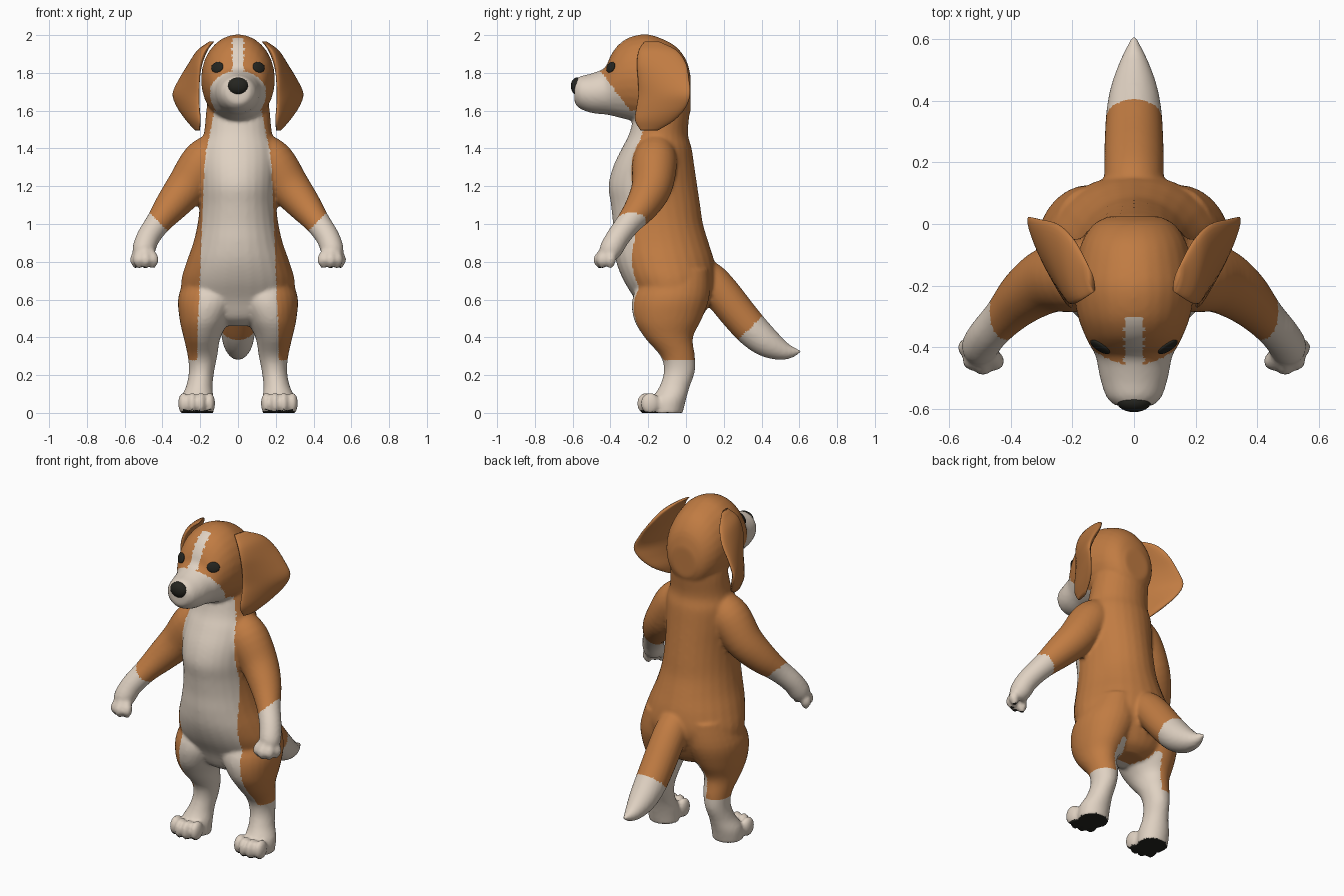
import bpy
import bmesh
from math import sin, cos, pi
from mathutils import Vector, Matrix
from mathutils.bvhtree import BVHTree

cube = bpy.data.objects.get("Cube")
if cube:
    bpy.data.objects.remove(cube, do_unlink=True)


def material(name, rgb):
    mat = bpy.data.materials.new(name)
    mat.use_nodes = True
    colour = (*rgb, 1)
    mat.diffuse_color = colour
    mat.node_tree.nodes["Principled BSDF"].inputs["Base Color"].default_value = colour
    return mat


TAN = material("tan fur", (0.53, 0.2, 0.055))
CREAM = material("cream fur", (0.74, 0.64, 0.54))
BLACK = material("black", (0.018, 0.018, 0.014))


def smooth_rows(rows, steps=4):
    """Catmull-Rom interpolation between the given rows."""
    out = []
    last = len(rows) - 1
    for i in range(last):
        quad = [rows[max(i - 1, 0)], rows[i], rows[i + 1], rows[min(i + 2, last)]]
        for k in range(steps):
            t = k / steps
            out.append([b + (c - a) * t / 2 + (a - 2.5 * b + 2 * c - d / 2) * t * t
                        + (3 * (b - c) + d - a) / 2 * t ** 3 for a, b, c, d in zip(*quad)])
    return out + [list(rows[-1])]


def loft(bm, frames, sides=28):
    """Join elliptical rings given as centre and two half axes."""
    rings = []
    for centre, u, v in frames:
        rings.append([bm.verts.new(centre + u * cos(a) + v * sin(a))
                      for a in (2 * pi * i / sides for i in range(sides))])
    for lower, upper in zip(rings, rings[1:]):
        for i in range(sides):
            j = (i + 1) % sides
            bm.faces.new((lower[i], lower[j], upper[j], upper[i]))
    bm.faces.new(rings[0])
    bm.faces.new(rings[-1])


def upright(bm, rows, side=1):
    """Rows: height, centre x, half width, front y, back y."""
    loft(bm, [(Vector((side * x, (f + b) / 2, z)), Vector((w, 0, 0)), Vector((0, (b - f) / 2, 0)))
              for z, x, w, f, b in smooth_rows(rows)])


def tube(bm, rows, side=1):
    """Rows: x, y, z, radius."""
    rows = smooth_rows(rows)
    pts = [Vector((side * r[0], r[1], r[2])) for r in rows]
    frames = []
    for i, p in enumerate(pts):
        d = (pts[min(i + 1, len(pts) - 1)] - pts[max(i - 1, 0)]).normalized()
        u = d.cross(Vector((0, 1, 0.3))).normalized()
        frames.append((p, u * rows[i][3], d.cross(u) * rows[i][3]))
    loft(bm, frames)


def ball(bm, centre, radii):
    bmesh.ops.create_uvsphere(bm, u_segments=24, v_segments=14, radius=1,
                              matrix=Matrix.Translation(centre) @ Matrix.Diagonal((*radii, 1)))


def finish(name, bm, mats):
    bmesh.ops.recalc_face_normals(bm, faces=bm.faces[:])
    mesh = bpy.data.meshes.new(name)
    bm.to_mesh(mesh)
    bm.free()
    for mat in mats:
        mesh.materials.append(mat)
    mesh.polygons.foreach_set("use_smooth", [True] * len(mesh.polygons))
    obj = bpy.data.objects.new(name, mesh)
    bpy.context.collection.objects.link(obj)
    return obj


body = bmesh.new()

# torso and neck
upright(body, [(z, 0, w, f, b) for z, w, f, b in (
    (.46, .1, -.15, .02), (.5, .2, -.22, .08), (.6, .29, -.27, .13), (.7, .3, -.33, .16),
    (.8, .272, -.37, .15), (.9, .237, -.385, .12), (1, .214, -.387, .09), (1.1, .203, -.397, .075),
    (1.2, .203, -.41, .06), (1.3, .207, -.387, .045), (1.4, .203, -.34, .03),
    (1.48, .18, -.3, .01), (1.6, .168, -.27, .02), (1.7, .15, -.25, .02))])

# head and muzzle, lofted from back to front
loft(body, [(Vector((0, y, (lo + hi) / 2)), Vector((w, 0, 0)), Vector((0, 0, (hi - lo) / 2)))
            for y, w, lo, hi in smooth_rows((
                (.025, .08, 1.6, 1.78), (0, .13, 1.55, 1.87), (-.06, .17, 1.52, 1.945),
                (-.15, .19, 1.52, 1.99), (-.22, .195, 1.53, 2.004), (-.3, .182, 1.55, 1.988),
                (-.36, .16, 1.565, 1.947), (-.4, .14, 1.575, 1.89), (-.43, .124, 1.58, 1.828),
                (-.5, .11, 1.588, 1.797), (-.56, .09, 1.61, 1.782), (-.59, .06, 1.64, 1.76)))])

# tail
tube(body, [(0, .06, .76, .08), (0, .13, .7, .095), (0, .2, .62, .097), (0, .28, .52, .095),
            (0, .36, .43, .09), (0, .44, .365, .076), (0, .53, .325, .045), (0, .61, .325, .006)])

for side in (1, -1):
    # leg and foot
    upright(body, [(.76, .14, .12, -.2, .12), (.62, .15, .165, -.28, .125), (.5, .175, .135, -.277, .085),
                   (.4, .19, .098, -.22, .037), (.3, .188, .078, -.135, .047), (.22, .193, .067, -.117, .047),
                   (.14, .205, .07, -.14, .02), (.07, .217, .088, -.18, 0), (-.01, .217, .088, -.18, -.02)], side)
    for i in range(4):
        x = side * (.15 + .046 * i)
        ball(body, (x, -.19 if i in (0, 3) else -.21, .05), (.029, .05, .058))
    # arm and fingers
    tube(body, [(.1, -.15, 1.41, .09), (.18, -.165, 1.33, .118), (.27, -.18, 1.2, .108),
                (.35, -.23, 1.1, .09), (.42, -.3, 1.01, .068), (.475, -.36, .93, .062),
                (.5, -.4, .86, .06), (.505, -.42, .82, .04)], side)
    for x, y in ((.452, -.442), (.49, -.457), (.524, -.442), (.54, -.4)):
        tube(body, [(.495, -.39, .89, .025), (x, y, .82, .03), (x, y, .79, .025), (x, y, .765, .01)], side)

# fuse the body into one skin
skin = finish("body_source", body, [])
remesh = skin.modifiers.new("fuse", 'REMESH')
remesh.mode = 'VOXEL'
remesh.voxel_size = 0.011
soften = skin.modifiers.new("soften", 'SMOOTH')
soften.factor = 0.5
soften.iterations = 4
fused = bpy.data.meshes.new_from_object(skin.evaluated_get(bpy.context.evaluated_depsgraph_get()))
bpy.data.objects.remove(skin, do_unlink=True)
bm = bmesh.new()
bm.from_mesh(fused)
for v in bm.verts:
    v.co.z = max(v.co.z, 0)
bm.normal_update()


def coat(c, n):
    """Material slot from position and direction: tan, cream, black."""
    x, y, z = abs(c.x), c.y, c.z
    inward = n.x * (1 if c.x > 0 else -1) < -.3
    if (z < .02 and n.z < -.6) or (x > .4 and z < .772):
        return 2
    if y > .17 and z < 1:
        return int(y - z > -.11)
    if x > .33 and z < 1.4:
        return int(x - z > -.59)
    if z < .28:
        return 1
    if z > 1.6:
        muzzle = z < 1.83 and y < -.43 + .75 * (1.78 - z)
        return int(muzzle or (x < .032 and y < -.3))
    if z < .5 and inward and x < .2:
        return 1
    bib = min(.195 - .2 * (z - 1.25), .18 + .04 * (1.25 - z))
    return int(x < bib and y < (-.17 if z > .5 else -.09))


for f in bm.faces:
    f.material_index = coat(f.calc_center_median(), f.normal)
tree = BVHTree.FromBMesh(bm)
finish("body", bm, (TAN, CREAM, BLACK))

# nose
bm = bmesh.new()
ball(bm, (0, -.576, 1.73), (.056, .034, .046))
finish("nose", bm, [BLACK])

for side, label in ((1, "left"), (-1, "right")):
    # eye, laid on the face
    spot, normal, _, _ = tree.ray_cast(Vector((side * .11, -1, 1.83)), Vector((0, 1, 0)))
    bm = bmesh.new()
    ball(bm, (0, 0, 0), (.037, .03, .01))
    bm.transform(Matrix.Translation(spot) @ normal.to_track_quat('Z', 'Y').to_matrix().to_4x4())
    finish(label + "_eye", bm, [BLACK])

    # ear flap: height, front edge x y, back edge x y, half thickness
    bm = bmesh.new()
    frames = []
    for z, xf, yf, xb, yb, t in smooth_rows((
            (1.965, .13, -.22, .15, -.14, .01), (1.92, .175, -.25, .2, -.05, .025),
            (1.85, .2, -.26, .25, 0, .028), (1.77, .207, -.255, .305, .015, .026),
            (1.69, .207, -.252, .343, .022, .024), (1.62, .207, -.262, .32, 0, .024),
            (1.55, .203, -.27, .27, -.06, .022), (1.495, .205, -.24, .225, -.15, .008))):
        front, back = Vector((side * xf, yf, z)), Vector((side * xb, yb, z))
        u = (back - front) / 2
        frames.append(((front + back) / 2, u, u.cross(Vector((0, 0, 1))).normalized() * t))
    loft(bm, frames)
    finish(label + "_ear", bm, [TAN])
